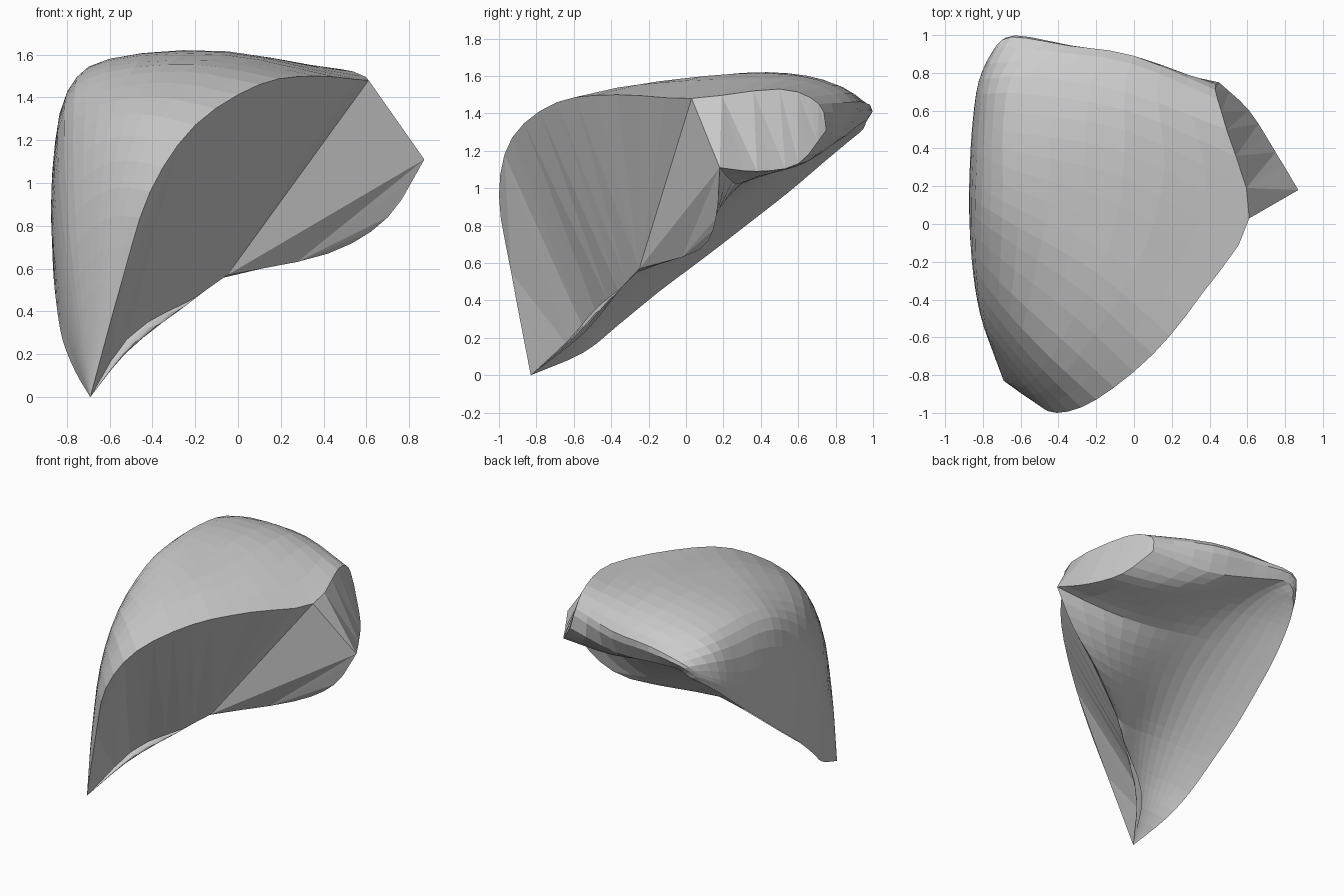
import bpy, bmesh, math
from mathutils import Vector

if "Cube" in bpy.data.objects:
    bpy.data.objects.remove(bpy.data.objects["Cube"])

STEP = 3  # samples between control points


def spline(points):
    """Smooth curve through the control points."""
    p = [Vector(q) for q in points]
    p = [2 * p[0] - p[1]] + p + [2 * p[-1] - p[-2]]
    out = []
    for i in range(1, len(p) - 2):
        a, b, c, d = p[i - 1:i + 3]
        for k in range(STEP):
            t = k / STEP
            out.append(0.5 * (2 * b + (c - a) * t + (2 * a - 5 * b + 4 * c - d) * t ** 2
                              + (3 * b - a - 3 * c + d) * t ** 3))
    return out + [p[-2].copy()]


tip = (-.69, -.83, 0)

# Dome sections, each from the left rim over the top to the broken edge
sections = [
    [(-.76, -.55, .12), (-.765, -.61, .25), (-.745, -.68, .38), (-.69, -.77, .48), (-.62, -.86, .54), (-.54, -.935, .55)],
    [(-.82, -.36, .27), (-.825, -.43, .55), (-.79, -.53, .80), (-.68, -.68, .93), (-.55, -.84, .98), (-.41, -1.0, .96)],
    [(-.85, -.14, .45), (-.86, -.18, .80), (-.81, -.29, 1.13), (-.66, -.48, 1.28), (-.44, -.71, 1.32), (-.20, -.93, 1.27)],
    [(-.865, .10, .63), (-.87, .08, .95), (-.81, .01, 1.35), (-.62, -.12, 1.48), (-.25, -.37, 1.52), (.10, -.69, 1.46)],
    [(-.86, .32, .80), (-.865, .32, 1.08), (-.80, .27, 1.42), (-.60, .17, 1.56), (-.10, -.03, 1.585), (.36, -.37, 1.50)],
    [(-.845, .55, .98), (-.85, .55, 1.15), (-.79, .52, 1.43), (-.60, .48, 1.58), (-.05, .38, 1.615), (.61, .03, 1.48)],
    [(-.81, .75, 1.15), (-.82, .76, 1.26), (-.76, .77, 1.45), (-.55, .78, 1.55), (-.05, .70, 1.58), (.49, .50, 1.53)],
    [(-.76, .87, 1.25), (-.745, .92, 1.34), (-.65, .99, 1.43), (-.35, .945, 1.46), (.0, .89, 1.46), (.43, .71, 1.45)],
]
back_lip = [(-.71, .92, 1.29), (-.69, .95, 1.32), (-.60, .96, 1.36), (-.35, .90, 1.32), (.0, .83, 1.27), (.45, .75, 1.31)]
rows = [[tip] * 6] + sections + [back_lip]
outer = [spline(r) for r in zip(*[spline(c) for c in zip(*rows)])]

# Lower edge of the broken side: tip, inner corner, outer corner, back
lower = spline([tip, (-.53, -.54, .23), (-.22, -.36, .45), (-.05, -.25, .57)])
lower += spline([(-.05, -.25, .57), (.42, .07, .67), (.70, .16, .84), (.87, .18, 1.11)])[1:]
lower += spline([(.87, .18, 1.11), (.75, .38, 1.09), (.61, .60, 1.13), (.45, .75, 1.31)])[1:]

# Hollow underside: a smooth valley that meets the back rim and the cornered right edge
back = outer[-1]
n, m = len(outer), len(back)
under = []
for i in range(n):
    v = i / (n - 1)
    arch = math.sin(math.pi * v)
    smooth = lower[0].lerp(lower[-1], v) + Vector((.45, .08, -.02)) * arch
    row = []
    for j in range(m):
        t = j / (m - 1)
        s = math.sin(math.pi * t)
        q = outer[i][0].lerp(smooth, t) + (lower[i] - smooth) * t ** 4
        q += (back[j] - back[0].lerp(back[-1], t)) * v ** 4
        q += Vector((0, -.65, .75)) * .2 * s * (1 - t * t * v) * arch
        row.append(q)
    under.append(row)

bm = bmesh.new()
cache = {}


def vert(p):
    key = tuple(round(c, 4) + 0.0 for c in p)
    if key not in cache:
        cache[key] = bm.verts.new(p)
    return cache[key]


def face(points):
    vs = list(dict.fromkeys(vert(p) for p in points))
    if len(vs) > 2 and not bm.faces.get(vs):
        return bm.faces.new(vs)


for g in (outer, under):
    for i in range(n - 1):
        for j in range(m - 1):
            face([g[i][j], g[i][j + 1], g[i + 1][j + 1], g[i + 1][j]])

# Flat broken faces
edge = [r[-1] for r in outer]
k1, k2 = 3 * STEP, 6 * STEP
face(edge[:k2 + 1] + lower[1:k1 + 1][::-1])      # large front break
face([edge[k2], lower[k2], lower[k1]])           # triangular break
face(lower[k1:k2 + 1])                           # lower break
face(edge[k2:] + lower[k2:-1][::-1])             # right end break

bmesh.ops.triangulate(bm, faces=[f for f in bm.faces if len(f.verts) > 4])
bmesh.ops.recalc_face_normals(bm, faces=bm.faces)
mesh = bpy.data.meshes.new("shell_fragment")
bm.to_mesh(mesh)
bm.free()
bpy.context.collection.objects.link(bpy.data.objects.new("shell_fragment", mesh))
